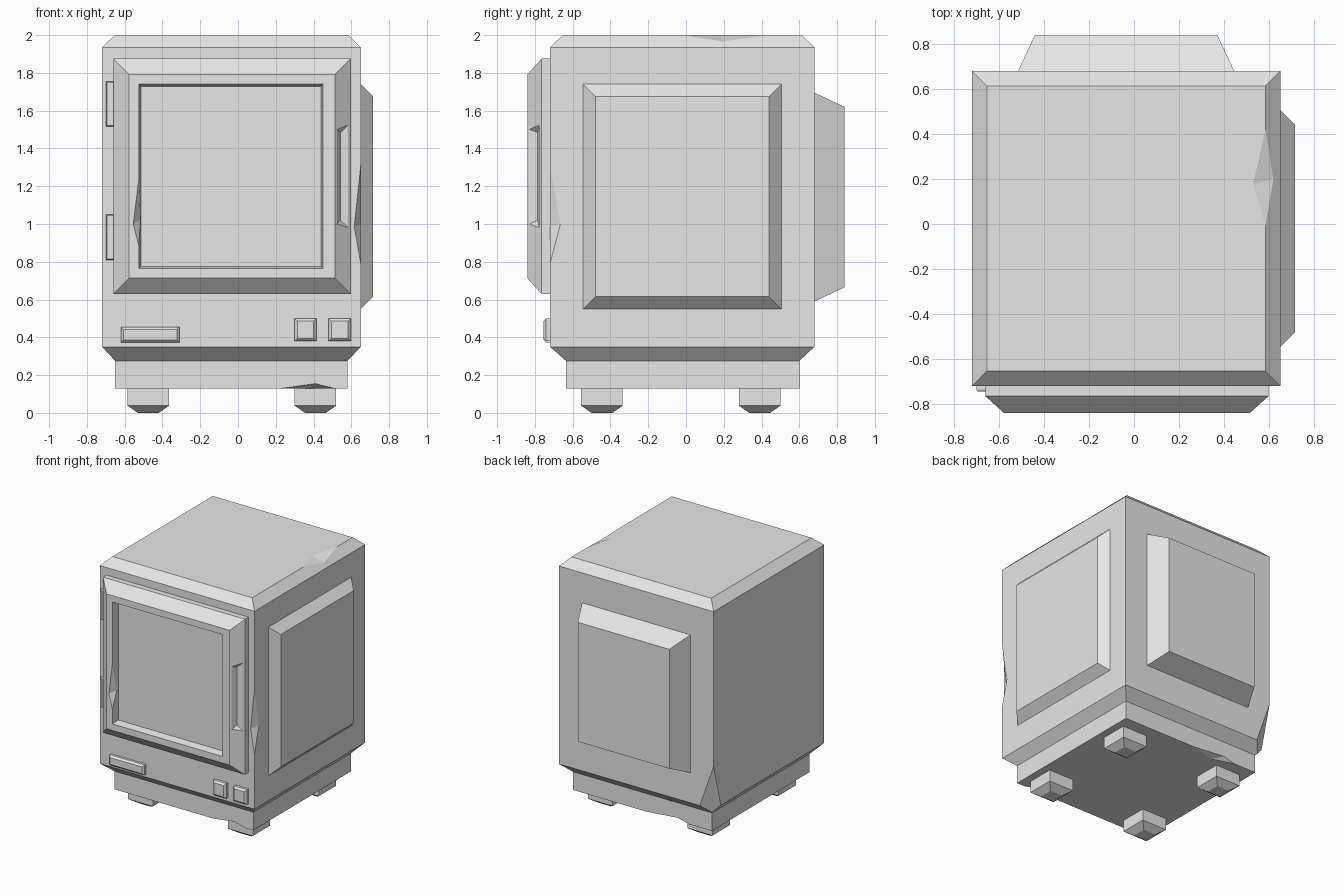
import bpy
import bmesh
from mathutils import Vector

cube = bpy.data.objects.get("Cube")
if cube:
    bpy.data.objects.remove(cube, do_unlink=True)

GREY = (0.8, 0.8, 0.8, 1.0)
grey = bpy.data.materials.new("plain_grey")
grey.use_nodes = True
grey.diffuse_color = GREY
grey.node_tree.nodes["Principled BSDF"].inputs["Base Color"].default_value = GREY


def finish(name, bm):
    """Turn a bmesh into a flat-shaded grey object."""
    bmesh.ops.recalc_face_normals(bm, faces=bm.faces)
    mesh = bpy.data.meshes.new(name)
    bm.to_mesh(mesh)
    bm.free()
    mesh.materials.append(grey)
    obj = bpy.data.objects.new(name, mesh)
    bpy.context.collection.objects.link(obj)
    return obj


def loft(name, axis, rings):
    """Join rectangles (depth, a0, a1, b0, b1) along an axis and cap the ends."""
    place = {"x": lambda d, a, b: (d, a, b),
             "y": lambda d, a, b: (a, d, b),
             "z": lambda d, a, b: (a, b, d)}[axis]
    bm = bmesh.new()
    loops = [[bm.verts.new(place(d, a, b))
              for a, b in ((a0, b0), (a1, b0), (a1, b1), (a0, b1))]
             for d, a0, a1, b0, b1 in rings]
    for low, high in zip(loops, loops[1:]):
        for i in range(4):
            j = (i + 1) % 4
            bm.faces.new((low[i], low[j], high[j], high[i]))
    bm.faces.new(loops[0])
    bm.faces.new(loops[-1])
    return finish(name, bm)


def cut_hull(target, points):
    """Subtract the convex hull of the points from the target."""
    bm = bmesh.new()
    for p in points:
        bm.verts.new(p)
    bmesh.ops.convex_hull(bm, input=bm.verts)
    cutter = finish("cutter", bm)
    cutter.hide_render = True
    mod = target.modifiers.new("cut", "BOOLEAN")
    mod.operation = "DIFFERENCE"
    mod.solver = "EXACT"
    mod.object = cutter
    bpy.context.view_layer.objects.active = target
    bpy.ops.object.modifier_apply(modifier=mod.name)
    bpy.data.objects.remove(cutter, do_unlink=True)


def chip(target, start, end, side_a, side_b, *extra):
    """Knock a two-faced chip out of an edge running from start to end."""
    middle = (Vector(side_a) + Vector(side_b)) / 2
    cut_hull(target, [middle + (Vector(p) - middle) * 1.6
                      for p in (start, end, side_a, side_b, *extra)])


def inset(rect, amount):
    a0, a1, b0, b1 = rect
    return (a0 + amount, a1 - amount, b0 + amount, b1 - amount)


# Cabinet with sloped upper and lower rims
wide = (-0.72, 0.65, -0.72, 0.68)
narrow = (-0.65, 0.58, -0.635, 0.60)
cabinet = loft("cabinet", "z", [
    (0.275, *narrow), (0.35, *wide), (1.935, *wide), (2.0, *inset(wide, 0.066))])
chip(cabinet, (0.65, -0.72, 1.31), (0.65, -0.72, 0.79),
     (0.615, -0.72, 0.985), (0.65, -0.665, 1.0))
chip(cabinet, (0.584, -0.01, 2.0), (0.584, 0.42, 2.0),
     (0.53, 0.18, 2.0), (0.62, 0.20, 1.965))
chip(cabinet, (-0.72, 0.68, 0.69), (-0.66, 0.615, 0.287),
     (-0.60, 0.68, 0.35), (-0.72, 0.59, 0.35), (-0.72, 0.68, 0.35))

# Plinth with chipped lower edges
plinth = loft("plinth", "z", [(0.13, *narrow), (0.275, *narrow)])
chip(plinth, (0.23, -0.635, 0.13), (0.51, -0.635, 0.13),
     (0.41, -0.635, 0.155), (0.38, -0.575, 0.13))
chip(plinth, (-0.07, 0.60, 0.13), (-0.45, 0.60, 0.13),
     (-0.35, 0.60, 0.155), (-0.28, 0.545, 0.13))

# Four tapered feet
for side, x in (("right", -0.475), ("left", 0.41)):
    for end, y in (("front", -0.445), ("back", 0.39)):
        foot = (x - 0.11, x + 0.11, y - 0.11, y + 0.11)
        loft(f"{end}_{side}_foot", "z", [
            (0.0, *inset(foot, 0.055)), (0.038, *foot), (0.13, *foot)])

# Raised panels on one side and on the back
side_panel = (-0.545, 0.505, 0.55, 1.74)
loft("side_panel", "x", [(0.64, *side_panel), (0.65, *side_panel),
                         (0.716, *inset(side_panel, 0.065))])
back_panel = (-0.515, 0.445, 0.59, 1.695)
loft("back_panel", "y", [(0.67, *back_panel), (0.68, *back_panel),
                         (0.84, *inset(back_panel, 0.075))])

# Door with sloped rim and recessed window
door_edge = (-0.66, 0.597, 0.63, 1.875)
window = (-0.525, 0.45, 0.765, 1.74)
door = loft("door", "y", [
    (-0.71, *door_edge), (-0.765, *door_edge), (-0.84, *inset(door_edge, 0.083)),
    (-0.84, *window), (-0.78, *inset(window, 0.011))])
chip(door, (-0.525, -0.84, 1.24), (-0.525, -0.84, 0.885),
     (-0.555, -0.84, 1.0), (-0.517, -0.795, 1.02))

# Finger pull cut into the sloped door rim
mouth = [Vector(p) for p in ((0.524, -0.83, 1.0), (0.524, -0.83, 1.50),
                             (0.585, -0.777, 0.98), (0.585, -0.777, 1.525))]
outward = Vector((0.03, -0.036, 0))
cut_hull(door, mouth + [p + outward for p in mouth]
         + [Vector((0.543, -0.785, z)) for z in (1.02, 1.485)])

# Hinges, name plate and push buttons
for name, z in (("lower_hinge", 0.81), ("upper_hinge", 1.515)):
    hinge = (-0.70, -0.64, z, z + 0.24)
    loft(name, "y", [(-0.71, *hinge), (-0.735, *hinge), (-0.745, *inset(hinge, 0.006))])
for name, plate in (("plate", (-0.62, -0.31, 0.373, 0.455)),
                    ("inner_button", (0.30, 0.415, 0.38, 0.50)),
                    ("outer_button", (0.48, 0.597, 0.38, 0.50))):
    loft(name, "y", [(-0.71, *plate), (-0.74, *plate), (-0.754, *inset(plate, 0.014))])
